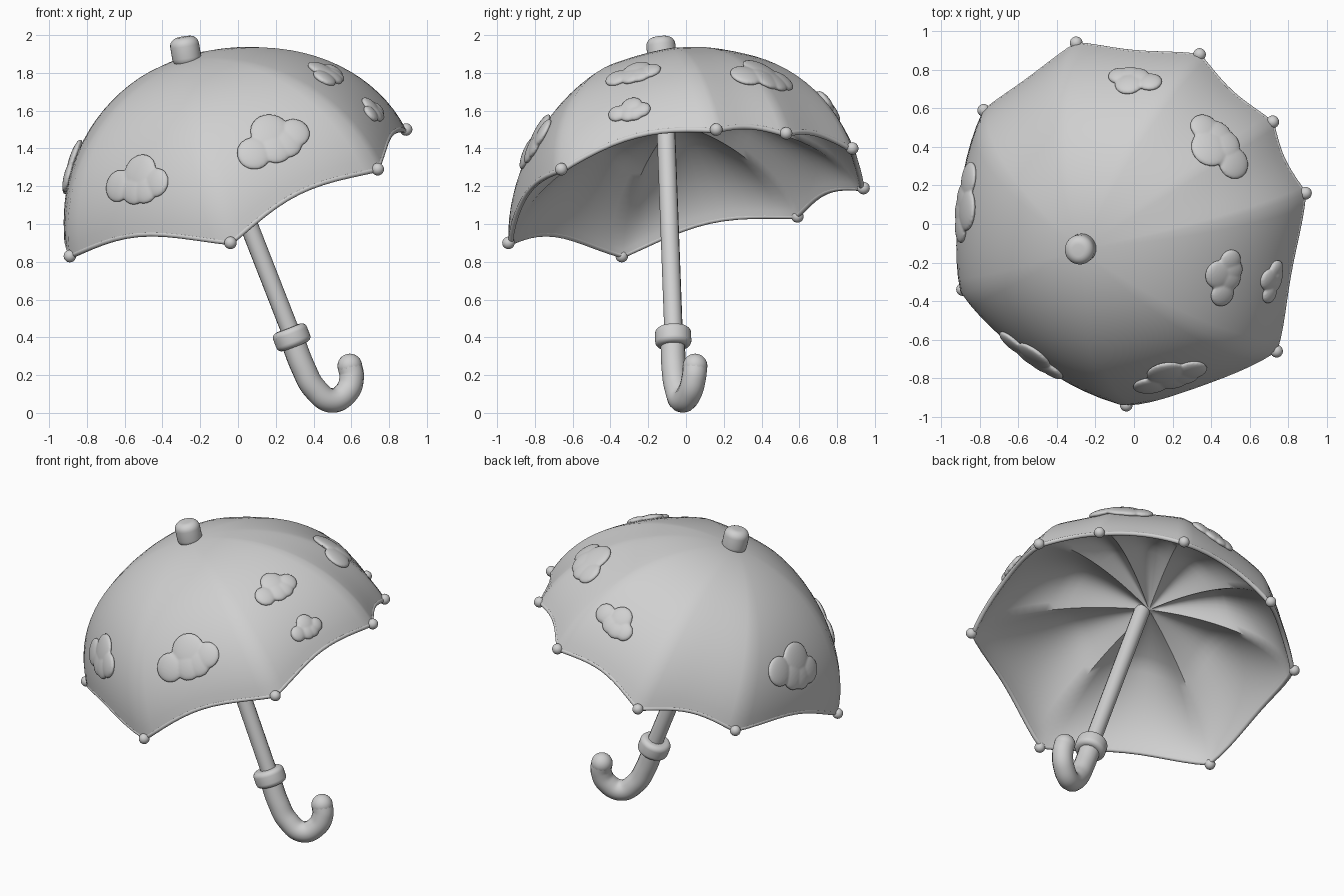
import bpy, bmesh, math
from mathutils import Vector, Matrix
from mathutils.bvhtree import BVHTree

cube = bpy.data.objects.get("Cube")
if cube:
    bpy.data.objects.remove(cube, do_unlink=True)

GREY = (0.63, 0.63, 0.63, 1)
grey = bpy.data.materials.new("plain_grey")
grey.use_nodes = True
grey.diffuse_color = GREY
for node in grey.node_tree.nodes:
    if node.type == 'BSDF_PRINCIPLED':
        node.inputs["Base Color"].default_value = GREY


def select(obj):
    bpy.ops.object.select_all(action='DESELECT')
    obj.select_set(True)
    bpy.context.view_layer.objects.active = obj


def add(name, data):
    obj = bpy.data.objects.new(name, data)
    bpy.context.collection.objects.link(obj)
    data.materials.append(grey)
    return obj


def smooth(obj, angle=40):
    select(obj)
    bpy.ops.object.shade_smooth_by_angle(angle=math.radians(angle))


def from_bmesh(name, bm):
    mesh = bpy.data.meshes.new(name)
    bm.to_mesh(mesh)
    bm.free()
    return add(name, mesh)


def tube(name, points, radius, cyclic=False, kind='POLY'):
    curve = bpy.data.curves.new(name, 'CURVE')
    curve.dimensions = '3D'
    curve.bevel_depth = radius
    curve.bevel_resolution = 5
    curve.use_fill_caps = True
    spline = curve.splines.new(kind)
    if kind == 'BEZIER':
        spline.bezier_points.add(len(points) - 1)
        for bp, p in zip(spline.bezier_points, points):
            bp.co = p
            bp.handle_left_type = bp.handle_right_type = 'AUTO'
    else:
        spline.points.add(len(points) - 1)
        for sp, p in zip(spline.points, points):
            sp.co = (*p, 1)
    spline.use_cyclic_u = cyclic
    obj = add(name, curve)
    select(obj)
    bpy.ops.object.convert(target='MESH')
    smooth(bpy.context.view_layer.objects.active)


def turned(start, end):
    """Matrix at the middle of a segment with z along it."""
    d = end - start
    return Matrix.Translation((start + end) / 2) @ d.to_track_quat('Z', 'Y').to_matrix().to_4x4()


def rounded_cylinder(name, start, end, radius, bevel):
    bm = bmesh.new()
    bmesh.ops.create_cone(bm, cap_ends=True, segments=32, radius1=radius, radius2=radius,
                          depth=(end - start).length, matrix=turned(start, end))
    rims = [e for e in bm.edges if any(len(f.verts) > 4 for f in e.link_faces)]
    bmesh.ops.bevel(bm, geom=rims, offset=bevel, segments=6, profile=0.5, affect='EDGES')
    smooth(from_bmesh(name, bm))


def ball(bm, centre, size, rot=Matrix.Identity(4)):
    bmesh.ops.create_uvsphere(bm, u_segments=24, v_segments=14, radius=1,
                              matrix=Matrix.Translation(centre) @ rot @ Matrix.Diagonal((*size, 1)))


# Canopy: eight curved ribs, with panels stretched between them
apex = Vector((-0.28, -0.13, 1.868))
axis = Vector((-0.30, -0.19, 0.94)).normalized()
tips = [Vector(p) for p in [
    (0.89, 0.16, 1.50), (0.72, 0.53, 1.48), (0.34, 0.88, 1.40), (-0.30, 0.94, 1.19),
    (-0.78, 0.59, 1.04), (-0.89, -0.34, 0.83), (-0.04, -0.94, 0.90), (0.74, -0.66, 1.29)]]
flat = tips[0] - apex
side = (flat - axis * flat.dot(axis)).normalized()
cross = axis.cross(side)


def polar(tip):
    d = tip - apex
    x, y = d.dot(side), d.dot(cross)
    return (math.atan2(y, x) + 0.1) % math.tau - 0.1, math.hypot(x, y), -d.dot(axis)


ribs = [polar(t) for t in tips]
ribs.append((ribs[0][0] + math.tau, ribs[0][1], ribs[0][2]))
SWEEP, ROWS, COLS, SINK = math.radians(82), 20, 12, 0.34
columns = []
for a, b in zip(ribs, ribs[1:]):
    gap = b[0] - a[0]
    for i in range(COLS):
        u = i / COLS
        ang, rad, drop = (p + (q - p) * u for p, q in zip(a, b))
        sag = math.sin(math.pi * u) * gap
        column = []
        for j in range(1, ROWS + 1):
            t = j / ROWS * (1 - 0.073 * sag)
            r = rad * math.sin(SWEEP * t) / math.sin(SWEEP) * (1 - 0.068 * sag * t ** 0.5)
            k = drop * (1 - math.cos(SWEEP * t)) / (1 - math.cos(SWEEP))
            column.append(apex + (side * math.cos(ang) + cross * math.sin(ang)) * r - axis * k)
        columns.append(column)


def skin(bm, tip, grid):
    for c, n in zip(grid, grid[1:] + grid[:1]):
        bm.faces.new((tip, c[0], n[0]))
        for j in range(len(c) - 1):
            bm.faces.new((c[j], c[j + 1], n[j + 1], n[j]))


bm = bmesh.new()
grid = [[bm.verts.new(p) for p in c] for c in columns]
skin(bm, bm.verts.new(apex), grid)
bm.normal_update()
surface = BVHTree.FromBMesh(bm)
hem = [c[-1].co - c[-1].normal * 0.011 for c in grid]

# Lining: hangs below the outer skin, lowest along the ribs and at the centre
lining = []
for i, c in enumerate(grid):
    bow = math.sin(math.pi * (i % COLS) / COLS)
    column = []
    for j, v in enumerate(c, 1):
        t = j / ROWS
        sink = SINK * (1 - t * t) * (1 - 0.35 * bow * min(1, 2.5 * t))
        column.append(bm.verts.new(v.co - v.normal * 0.024 - axis * sink))
    lining.append(column)
skin(bm, bm.verts.new(apex - axis * (SINK + 0.024)), lining)
for i in range(len(grid)):
    bm.faces.new((grid[i - 1][-1], lining[i - 1][-1], lining[i][-1], grid[i][-1]))
bmesh.ops.recalc_face_normals(bm, faces=bm.faces)
smooth(from_bmesh("canopy", bm), 50)

# Rolled hem and the small balls at the rib ends
tube("canopy_hem", hem, 0.014, cyclic=True)
bm = bmesh.new()
for tip in tips:
    ball(bm, tip, (0.033,) * 3)
smooth(from_bmesh("rib_end_balls", bm))

# Puffy clouds resting on the panels: overlapping lobes melted into one body
lobes = [(-0.30, -0.11, 0.23), (0.02, 0.11, 0.27), (0.32, 0.0, 0.21), (0.0, -0.12, 0.23), (0.16, -0.1, 0.22)]
clouds = [
    ((-0.53, -0.68, 1.23), 0.38, -15), ((0.18, -0.80, 1.45), 0.40, -10),
    ((0.47, -0.28, 1.81), 0.29, -12), ((0.72, -0.30, 1.61), 0.22, -14),
    ((0.43, 0.40, 1.79), 0.38, -6), ((0.00, 0.72, 1.61), 0.28, -10),
    ((-0.85, 0.10, 1.30), 0.41, -12)]
for number, (place, width, spin) in enumerate(clouds, 1):
    hit, normal, _, _ = surface.find_nearest(Vector(place))
    up = apex - hit
    up = (up - normal * up.dot(normal)).normalized()
    up.rotate(Matrix.Rotation(math.radians(spin), 3, normal))
    right = up.cross(normal)
    bm = bmesh.new()
    for x, y, r in lobes:
        loc, nor, _, _ = surface.find_nearest(hit + (right * x + up * y) * width)
        size = r * width
        ball(bm, loc + nor * 0.006, (size, size, 0.02 + 0.06 * size),
             nor.to_track_quat('Z', 'Y').to_matrix().to_4x4())
    cloud = from_bmesh(f"cloud_{number}", bm)
    melt = cloud.modifiers.new("melt", 'REMESH')
    melt.mode = 'VOXEL'
    melt.voxel_size = 0.007
    melt.use_smooth_shade = True
    soften = cloud.modifiers.new("soften", 'SMOOTH')
    soften.iterations = 3

# Ferrule, shaft and collar
rounded_cylinder("ferrule", Vector((-0.265, -0.122, 1.84)), Vector((-0.29, -0.138, 1.99)), 0.077, 0.045)
tube("shaft", [Vector((0.29, -0.065, 0.40)), Vector((-0.16, -0.108, 1.55))], 0.049)
lean = Vector((-0.36, -0.03, 0.93)).normalized()
collar = Vector((0.284, -0.068, 0.40))
rounded_cylinder("collar", collar - lean * 0.052, collar + lean * 0.052, 0.096, 0.03)

# Hooked handle with a rounded end
hook = [(0.29, -0.07, 0.38), (0.345, -0.065, 0.24), (0.405, -0.05, 0.13), (0.495, -0.02, 0.066),
        (0.575, 0.02, 0.11), (0.602, 0.042, 0.19), (0.592, 0.048, 0.248)]
tube("handle", hook, 0.065, kind='BEZIER')
bm = bmesh.new()
ball(bm, Vector(hook[-1]), (0.0655,) * 3)
smooth(from_bmesh("handle_end", bm))
